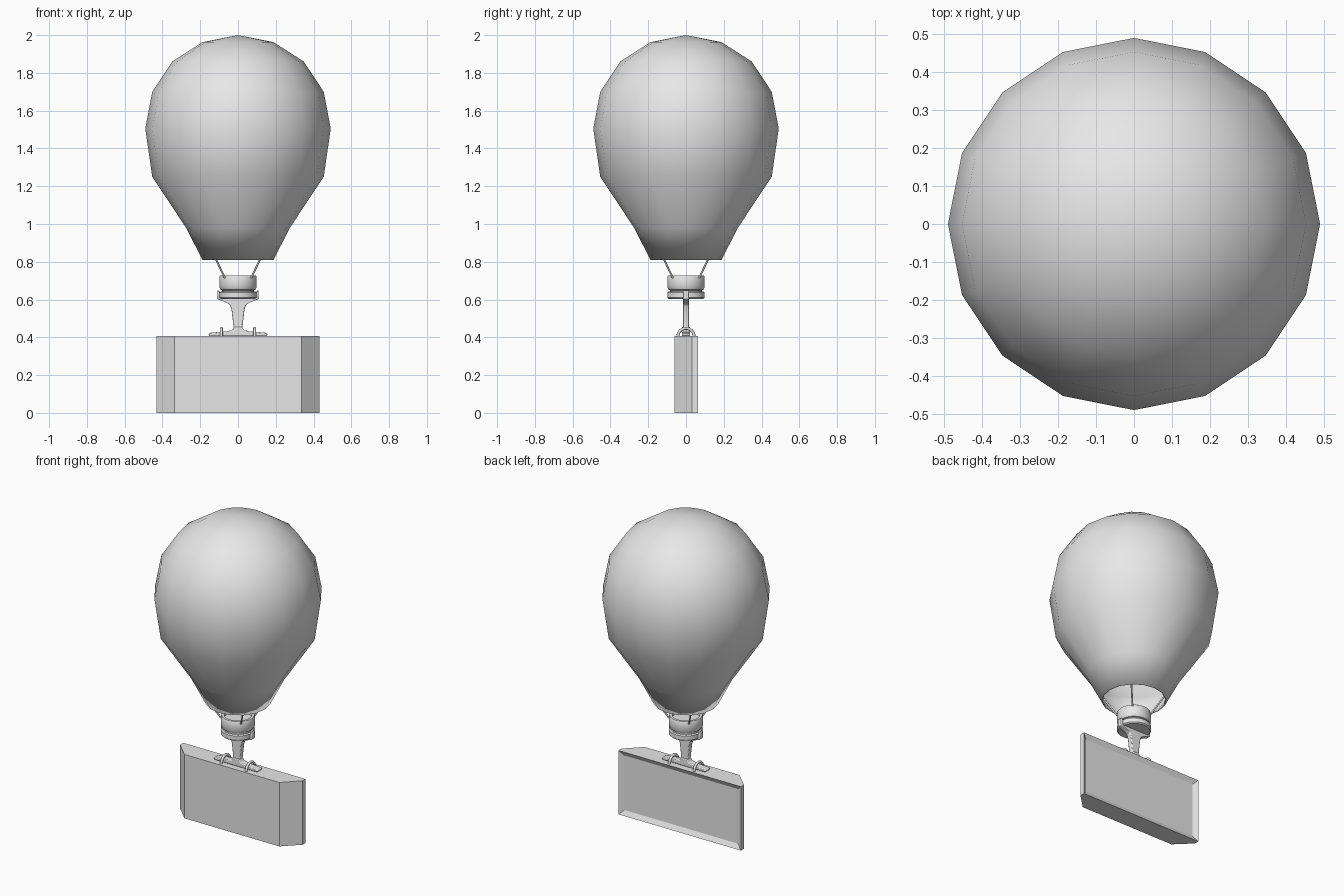
import bpy, bmesh
from math import sin, cos, pi, radians

cube = bpy.data.objects.get("Cube")
if cube:
    bpy.data.objects.remove(cube)

grey = bpy.data.materials.new("light_grey")
grey.use_nodes = True
grey.diffuse_color = (0.8, 0.8, 0.8, 1)
grey.node_tree.nodes["Principled BSDF"].inputs["Base Color"].default_value = grey.diffuse_color


def add(name, data):
    ob = bpy.data.objects.new(name, data)
    bpy.context.collection.objects.link(ob)
    data.materials.append(grey)
    return ob


def finish(name, bm, angle=30):
    me = bpy.data.meshes.new(name)
    bm.to_mesh(me)
    bm.free()
    ob = add(name, me)
    bpy.ops.object.select_all(action='DESELECT')
    ob.select_set(True)
    bpy.context.view_layer.objects.active = ob
    bpy.ops.object.shade_smooth_by_angle(angle=radians(angle))
    return ob


def lathe(name, profile, sides, angle=30):
    """Turn an (r, z) profile around the z axis."""
    bm = bmesh.new()
    vs = [bm.verts.new((r, 0, z)) for r, z in profile]
    es = [bm.edges.new(p) for p in zip(vs, vs[1:])]
    bmesh.ops.spin(bm, geom=vs + es, cent=(0, 0, 0), axis=(0, 0, 1),
                   angle=2 * pi, steps=sides, use_merge=False)
    bmesh.ops.remove_doubles(bm, verts=bm.verts, dist=0.0005)
    bmesh.ops.recalc_face_normals(bm, faces=bm.faces)
    return finish(name, bm, angle)


def prism(points, offset):
    """Extrude a closed outline of 3D points along an offset."""
    bm = bmesh.new()
    face = bm.faces.new([bm.verts.new(p) for p in points])
    new = bmesh.ops.extrude_face_region(bm, geom=[face], use_keep_orig=True)["geom"]
    bmesh.ops.translate(bm, vec=offset,
                        verts=[v for v in new if isinstance(v, bmesh.types.BMVert)])
    bmesh.ops.recalc_face_normals(bm, faces=bm.faces)
    return bm


def mirrored(half):
    return half + [(-a, b) for a, b in reversed(half)]


def tube(name, points, radius):
    cu = bpy.data.curves.new(name, 'CURVE')
    cu.dimensions = '3D'
    cu.bevel_depth = radius
    cu.bevel_resolution = 2
    cu.use_fill_caps = True
    sp = cu.splines.new('POLY')
    sp.points.add(len(points) - 1)
    for p, co in zip(sp.points, points):
        p.co = (*co, 1)
    return add(name, cu)


# Balloon envelope, open at the bottom, with a thin wall
balloon = lathe("balloon_envelope",
                [(0.188, 0.81), (0.275, 0.98), (0.454, 1.25), (0.491, 1.505),
                 (0.454, 1.70), (0.348, 1.86), (0.188, 1.963), (0, 2.0)], 16, 60)
wall = balloon.modifiers.new("wall", 'SOLIDIFY')
wall.thickness = 0.008
wall.offset = -1

# Burner drum and the collar below it
lathe("burner_drum",
      [(0, 0.715), (0.075, 0.715), (0.08, 0.727), (0.095, 0.727), (0.099, 0.72),
       (0.099, 0.665), (0.092, 0.652), (0.08, 0.647), (0, 0.647)], 32)
lathe("burner_neck", [(0, 0.65), (0.085, 0.65), (0.085, 0.635), (0, 0.635)], 32)
lathe("burner_collar",
      [(0, 0.642), (0.092, 0.642), (0.099, 0.637), (0.099, 0.61),
       (0.092, 0.604), (0, 0.604)], 32)

# Ropes between burner and envelope
for sx in (1, -1):
    for sy in (1, -1):
        tube("rope", [(sx * 0.07, sy * 0.07, 0.715), (sx * 0.163, sy * 0.163, 0.91)], 0.005)

# Forked stem that holds the collar
fork = mirrored([(0.098, 0.607), (0.098, 0.648), (0.109, 0.648), (0.11, 0.602),
                 (0.06, 0.585), (0.042, 0.57), (0.034, 0.545), (0.023, 0.45), (0.03, 0.425)])
stem = finish("stem", prism([(x, -0.017, z) for x, z in fork], (0, 0.034, 0)))

# Foot resting on the sign
sole = mirrored([(0.02, 0.455), (0.032, 0.438), (0.06, 0.432), (0.15, 0.424),
                 (0.157, 0.417), (0.15, 0.407)])
foot = finish("foot", prism([(x, -0.022, z) for x, z in sole], (0, 0.044, 0)))
for ob in (stem, foot):
    edge = ob.modifiers.new("soft_edges", 'BEVEL')
    edge.width = 0.005
    edge.segments = 2

# Clamp hoops over the foot
for x in (-0.088, 0.088):
    arc = [i * pi / 12 for i in range(13)]
    tube("clamp_hoop", [(x, 0.043 * cos(a), 0.405 + 0.043 * sin(a)) for a in arc], 0.008)

# Sign box with chamfered front corners and a recessed back panel
plan = mirrored([(0.335, -0.062), (0.432, 0.033), (0.432, 0.064)])
bm = prism([(x, y, 0) for x, y in plan], (0, 0, 0.408))
bm.normal_update()
back = [f for f in bm.faces if f.normal.y > 0.9]
bmesh.ops.inset_individual(bm, faces=back, thickness=0.042)
for v in back[0].verts:
    v.co.y -= 0.016
finish("sign_box", bm, 20)
